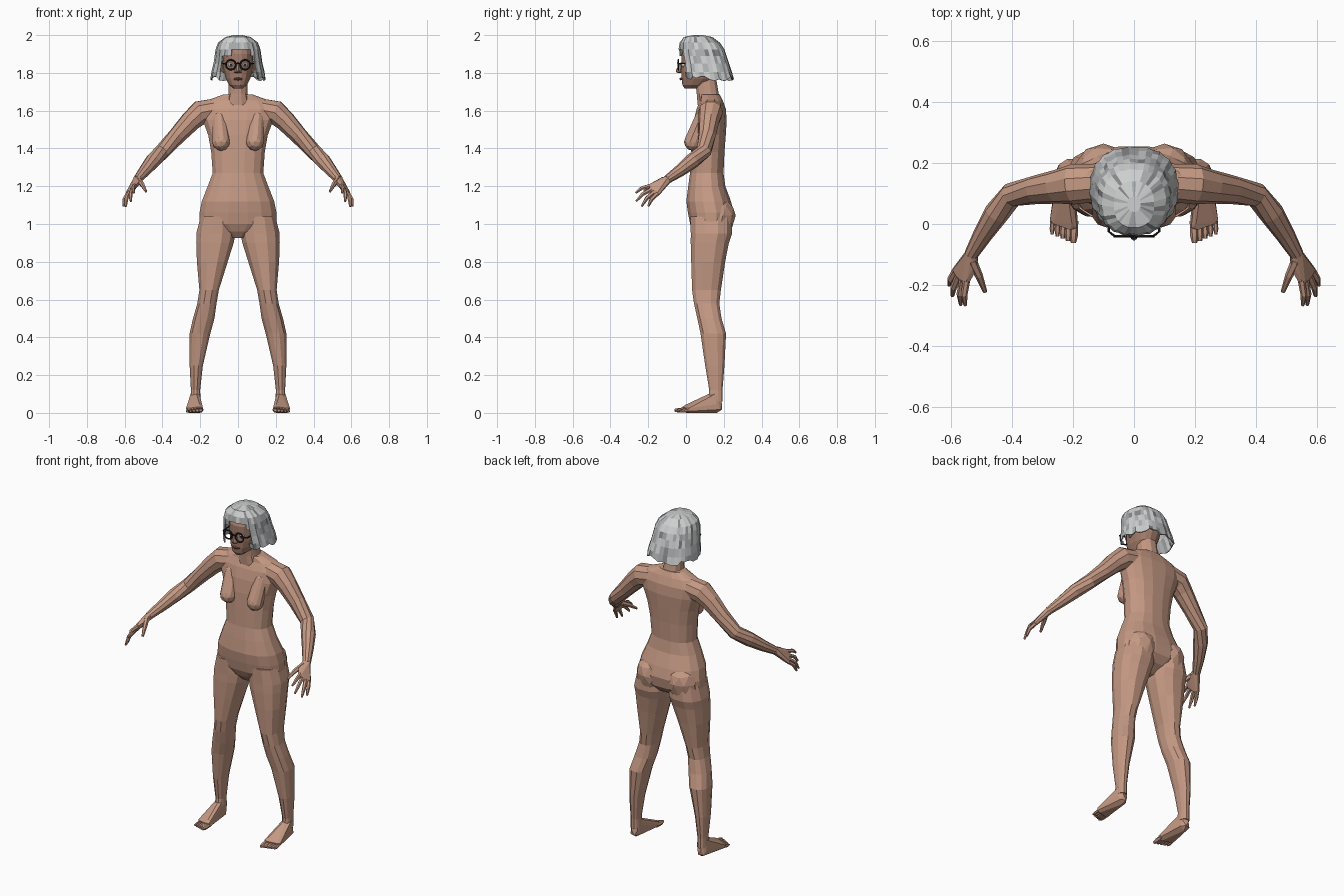
import bpy, bmesh, math, random
from mathutils import Vector, Matrix

random.seed(4)
cube = bpy.data.objects.get("Cube")
if cube:
    bpy.data.objects.remove(cube, do_unlink=True)


def material(name, color):
    m = bpy.data.materials.new(name)
    m.use_nodes = True
    m.diffuse_color = (*color, 1)
    m.node_tree.nodes["Principled BSDF"].inputs["Base Color"].default_value = (*color, 1)
    return m


SKIN = material("skin", (.56, .32, .23))
FACE = material("face skin", (.38, .21, .15))
LIP = material("lips", (.25, .09, .08))
WHITE = material("eye white", (.7, .68, .64))
DARK = material("dark iris", (.04, .025, .02))
FRAME = material("black frame", (.015, .015, .015))
HAIR = [material("light grey hair", (.62, .63, .63)),
        material("mid grey hair", (.42, .43, .44)),
        material("dark grey hair", (.24, .24, .25))]


def finish(bm, name, mats, side=1):
    """Turn the bmesh into an object; side -1 mirrors it across x."""
    for v in bm.verts:
        v.co.x *= side
    bmesh.ops.recalc_face_normals(bm, faces=bm.faces)
    mesh = bpy.data.meshes.new(name)
    bm.to_mesh(mesh)
    bm.free()
    obj = bpy.data.objects.new(name, mesh)
    for m in mats:
        mesh.materials.append(m)
    bpy.context.collection.objects.link(obj)
    return obj


def skin_rings(bm, rings, caps=True):
    """Bridge a list of point rings with quads."""
    rows = [[bm.verts.new(p) for p in ring] for ring in rings]
    n = len(rows[0])
    for a, b in zip(rows, rows[1:]):
        for i in range(n):
            j = (i + 1) % n
            bm.faces.new((a[i], a[j], b[j], b[i]))
    if caps:
        bm.faces.new(rows[0])
        bm.faces.new(rows[-1])
    return rows


def oval(z, x0, x1, y0, y1, sides, power=.85):
    """Horizontal rounded ring filling the given extents."""
    pts = []
    for i in range(sides):
        a = math.tau * (i + .5) / sides
        c, s = math.cos(a), math.sin(a)
        pts.append(((x0 + x1) / 2 + (x1 - x0) / 2 * math.copysign(abs(c) ** power, c),
                    (y0 + y1) / 2 + (y1 - y0) / 2 * math.copysign(abs(s) ** power, s), z))
    return pts


def loft(name, sections, mat, sides=12, side=1):
    bm = bmesh.new()
    skin_rings(bm, [oval(*s, sides) for s in sections])
    return finish(bm, name, [mat], side)


def limb(name, path, mat, sides=8, side=1):
    """Tapered tube through (x, y, z, radius) points."""
    bm = bmesh.new()
    pts = [Vector(p[:3]) for p in path]
    rings = []
    for i, p in enumerate(pts):
        t = pts[min(i + 1, len(pts) - 1)] - pts[max(i - 1, 0)]
        q = t.to_track_quat('Z', 'Y')
        rings.append([p + q @ Vector((math.cos(a), math.sin(a), 0)) * path[i][3]
                      for a in (math.tau * k / sides for k in range(sides))])
    skin_rings(bm, rings)
    return finish(bm, name, [mat], side)


def hull(name, balls, mat, side=1):
    """Faceted skin stretched over (x, y, z, radius) balls."""
    bm = bmesh.new()
    for x, y, z, r in balls:
        bmesh.ops.create_icosphere(bm, subdivisions=1 if len(balls) > 2 else 2, radius=r,
                                   matrix=Matrix.Translation((x, y, z)))
    res = bmesh.ops.convex_hull(bm, input=bm.verts)
    inner = {g for g in res["geom_interior"] if isinstance(g, bmesh.types.BMVert)}
    bmesh.ops.delete(bm, geom=list(inner), context='VERTS')
    return finish(bm, name, [mat], side)


def symmetric(rows):
    return [(z, -w, w, y0, y1) for z, w, y0, y1 in rows]


# Torso and neck: height, half width, front, back
loft("torso", symmetric([
    (.925, .04, .07, .15), (.96, .13, .04, .21), (1.0, .208, .02, .245), (1.06, .207, .008, .255),
    (1.12, .195, .0, .24), (1.2, .163, .01, .21), (1.27, .136, .02, .2), (1.38, .144, .025, .205),
    (1.47, .16, .03, .212), (1.55, .19, .04, .217), (1.61, .2, .055, .212), (1.655, .165, .075, .195),
    (1.685, .08, .075, .18)]), SKIN, 16)
loft("neck", symmetric([(1.63, .07, .06, .19), (1.69, .053, .055, .175),
                        (1.78, .052, .045, .16)]), SKIN)

# Head, chin to crown
loft("head", symmetric([
    (1.718, .025, -.008, .07), (1.735, .047, -.02, .11), (1.77, .066, -.025, .16),
    (1.81, .076, -.027, .18), (1.85, .08, -.026, .19), (1.9, .08, -.026, .193),
    (1.95, .066, .0, .18), (1.98, .03, .05, .13)]), FACE, 16)
hull("nose", [(0, -.022, 1.85, .008), (0, -.044, 1.811, .011), (.013, -.03, 1.807, .008),
              (-.013, -.03, 1.807, .008)], FACE)
hull("lips", [(0, -.027, 1.768, .008), (.022, -.02, 1.768, .004), (-.022, -.02, 1.768, .004)], LIP)

for label, s in (("left", 1), ("right", -1)):
    # Chest, seat and legs
    hull(label + "_chest", [(.09, .037, 1.435, .048), (.1, .085, 1.56, .04)], SKIN, s)
    hull(label + "_seat", [(.1, .165, 1.045, .098), (.115, .145, .95, .09)], SKIN, s)
    loft(label + "_leg", [
        (1.04, .02, .2, .02, .245), (.95, .01, .224, .022, .247), (.9, .02, .224, .022, .23),
        (.8, .052, .22, .025, .21), (.65, .1, .206, .03, .187), (.58, .112, .217, .04, .178),
        (.5, .123, .24, .058, .19), (.42, .145, .258, .075, .214), (.25, .185, .257, .1, .205),
        (.12, .2, .25, .122, .194), (.06, .197, .252, .115, .195)], SKIN, 12, s)

    # Foot and five toes
    hull(label + "_foot", [(.225, .163, .032, .032), (.225, .158, .09, .028), (.22, .09, .06, .025),
                           (.203, .0, .022, .022), (.26, .015, .017, .017)], SKIN, s)
    for i in range(5):
        x, r = .196 + .0175 * i, .014 - .0015 * i
        limb(f"{label}_toe_{i + 1}", [(x, .01, r + .004, r), (x + .002, -.04 + .006 * i, r, r),
                                      (x + .002, -.062 + .007 * i, r, r * .6)], SKIN, 6, s)

    # Arm, palm and fingers
    limb(label + "_arm", [
        (.12, .135, 1.605, .062), (.2, .13, 1.59, .066), (.25, .122, 1.545, .056),
        (.32, .112, 1.47, .047), (.4, .095, 1.385, .041), (.45, .035, 1.335, .041),
        (.495, -.035, 1.28, .032), (.533, -.1, 1.235, .023)], SKIN, 10, s)
    knuckles = [(.548, -.185, 1.203), (.56, -.18, 1.185), (.573, -.167, 1.17), (.582, -.15, 1.162)]
    tips = [(.552, -.266, 1.165), (.567, -.264, 1.12), (.594, -.235, 1.093), (.605, -.2, 1.094)]
    hull(label + "_palm", [(.53, -.095, 1.238, .023), (.525, -.14, 1.225, .014)]
         + [(*k, .013) for k in knuckles], SKIN, s)
    for i, (k, t) in enumerate(zip(knuckles, tips)):
        mid = Vector(k).lerp(Vector(t), .55) + Vector((.006, -.004, .008))
        limb(f"{label}_finger_{i + 1}", [(*k, .012), (*mid, .011), (*t, .006)], SKIN, 6, s)
    limb(label + "_thumb", [(.53, -.12, 1.235, .016), (.507, -.17, 1.21, .013),
                            (.487, -.222, 1.173, .007)], SKIN, 6, s)

    # Eye, ear and eyeglass rim with its temple
    hull(label + "_eye", [(.037, -.012, 1.843, .014)], WHITE, s)
    hull(label + "_iris", [(.037, -.021, 1.843, .007)], DARK, s)
    hull(label + "_ear", [(.08, .07, 1.85, .014), (.078, .06, 1.81, .01), (.088, .085, 1.84, .012)], FACE, s)
    bpy.ops.mesh.primitive_torus_add(major_segments=16, minor_segments=6, major_radius=.026,
                                     minor_radius=.0045, location=(s * .038, -.04, 1.843),
                                     rotation=(math.pi / 2, 0, 0))
    rim = bpy.context.object
    rim.name = label + "_lens_rim"
    rim.data.materials.append(FRAME)
    limb(label + "_temple", [(.063, -.04, 1.848, .004), (.082, -.025, 1.85, .004),
                             (.088, .08, 1.85, .004)], FRAME, 6, s)
limb("glasses_bridge", [(-.013, -.04, 1.848, .004), (0, -.044, 1.852, .004),
                        (.013, -.04, 1.848, .004)], FRAME, 6)

# Bobbed hair: flared shell of pleated locks with a ragged hem
COLUMNS = 40
profile = symmetric([
    (2.0, .022, .04, .09), (1.99, .066, -.012, .14), (1.96, .106, -.034, .18),
    (1.925, .119, -.04, .203), (1.89, .124, -.036, .215), (1.85, .13, -.03, .228),
    (1.805, .141, -.027, .243), (1.768, .147, -.023, .254)])
rings = []
for row, section in enumerate(profile):
    cy = (section[3] + section[4]) / 2
    ring = []
    for i, (x, y, z) in enumerate(oval(*section, COLUMNS)):
        k = 1 - (.03 * (i % 2) if row > 1 else 0)
        hem = random.uniform(-.012, .016) if row == len(profile) - 1 else 0
        ring.append((x * k, cy + (y - cy) * k, z + hem))
    rings.append(ring)
bm = bmesh.new()
rows = skin_rings(bm, rings, caps=False)
bm.faces.new(rows[0])
opening = []
for f in bm.faces:
    c = f.calc_center_median()
    f.material_index = random.choices((0, 1, 2), (10, 6, 1))[0]
    if c.y < .06 and abs(c.x) < .09 and c.z < 1.935 - .5 * abs(c.x - .012):
        opening.append(f)
bmesh.ops.delete(bm, geom=opening, context='FACES')
hair = finish(bm, "hair", HAIR)
shell = hair.modifiers.new("thickness", 'SOLIDIFY')
shell.thickness = .006
shell.offset = -1
